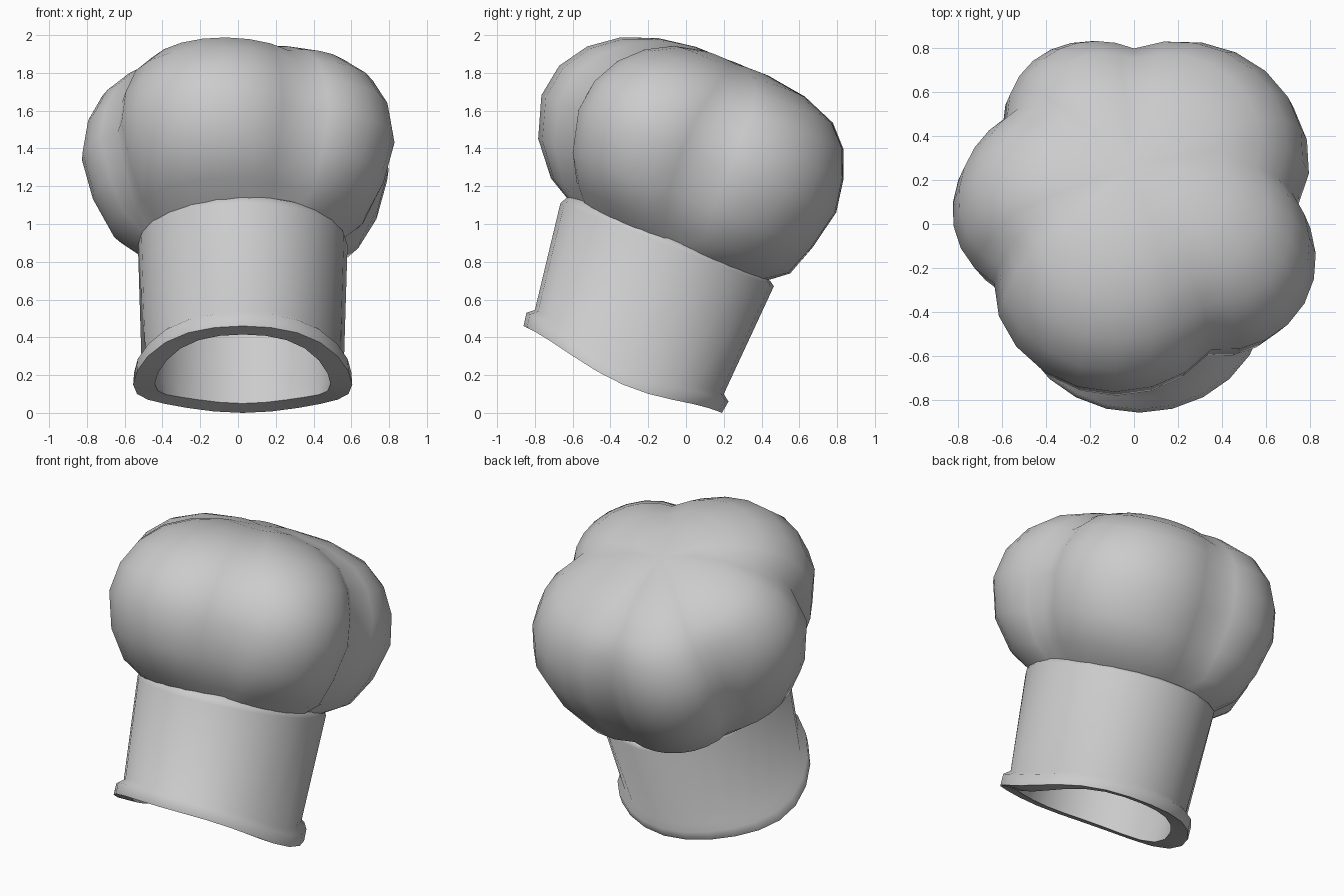
import bpy
import bmesh
from math import sin, cos, pi, radians
from mathutils import Vector

cube = bpy.data.objects.get("Cube")
if cube:
    bpy.data.objects.remove(cube)

cloth = bpy.data.materials.new("light_cloth")
cloth.use_nodes = True
colour = (0.6, 0.6, 0.6, 1)
cloth.diffuse_color = colour
cloth.node_tree.nodes["Principled BSDF"].inputs["Base Color"].default_value = colour


def loft(name, rings, cap_start, cap_end, sharp):
    """Skin closed rings of points, optionally capping both ends."""
    bm = bmesh.new()
    rows = [[bm.verts.new(p) for p in ring] for ring in rings]
    for a, b in zip(rows, rows[1:]):
        n = len(a)
        for i in range(n):
            j = (i + 1) % n
            bm.faces.new((a[i], a[j], b[j], b[i]))
    for row, wanted in ((rows[0], cap_start), (rows[-1], cap_end)):
        if wanted:
            centre = bm.verts.new(sum((v.co for v in row), Vector()) / len(row))
            for i, v in enumerate(row):
                bm.faces.new((v, row[(i + 1) % len(row)], centre))
    bmesh.ops.recalc_face_normals(bm, faces=bm.faces)
    mesh = bpy.data.meshes.new(name)
    bm.to_mesh(mesh)
    bm.free()
    mesh.materials.append(cloth)
    obj = bpy.data.objects.new(name, mesh)
    bpy.context.collection.objects.link(obj)
    bpy.ops.object.select_all(action='DESELECT')
    obj.select_set(True)
    bpy.context.view_layer.objects.active = obj
    bpy.ops.object.shade_smooth_by_angle(angle=radians(sharp))
    return obj


# Head band: tilted oval rings, from the inside, round the lip, up the outside
def band_ring(cy, rx, ry, z_front, z_back, sag, count=24):
    points = []
    for i in range(count):
        a = 2 * pi * i / count
        z = z_front + (z_back - z_front) * (1 + sin(a)) / 2 - sag * cos(a) ** 4
        points.append(Vector((0.025 + rx * cos(a), cy + ry * sin(a), z)))
    return points


band_profile = [
    (-0.12, 0.48, 0.48, 1.03, 0.62, 0.0),     # inner top
    (-0.30, 0.48, 0.44, 0.50, 0.11, 0.08),    # inner hem
    (-0.335, 0.465, 0.435, 0.415, 0.05, 0.08),
    (-0.335, 0.58, 0.525, 0.46, 0.0, 0.08),   # lip
    (-0.31, 0.575, 0.535, 0.53, 0.06, 0.08),
    (-0.30, 0.535, 0.50, 0.545, 0.10, 0.08),
    (-0.10, 0.555, 0.565, 1.11, 0.67, 0.0),   # outer top
    (-0.09, 0.54, 0.535, 1.145, 0.70, 0.0),
    (-0.085, 0.46, 0.46, 1.16, 0.73, 0.0),
]
loft("head_band", [band_ring(*p) for p in band_profile], True, False, 62)

# Puffed crown: five uneven lobes between creases, on a backward-leaning axis
creases = [(-154, 0.71), (-61, 0.73), (5, 0.75), (90, 0.79), (143, 0.75), (206, 0.71)]
lobe_radii = [0.86, 0.88, 0.92, 0.88, 0.83]
UP = Vector((0, 0.37, 0.93))
BACK = Vector((0, 0.93, -0.37))
BASE = Vector((0, -0.1, 0.9))
STEPS = 8


def crown_ring(scale, height, lobing, shift):
    points = []
    for k, full in enumerate(lobe_radii):
        (a0, r0), (a1, r1) = creases[k], creases[k + 1]
        for i in range(STEPS):
            u = i / STEPS
            a = radians(a0 + (a1 - a0) * u)
            valley = r0 + (r1 - r0) * u
            swell = sin(pi * u) ** 0.85
            lobed = valley + (full - valley) * swell
            r = scale * (lobed * lobing + 0.86 * (1 - lobing))
            dip = 0.07 * (1 - swell) * max(0, height - 0.5) * lobing
            points.append(BASE + Vector((r * cos(a), 0, 0))
                          + BACK * (r * sin(a) + shift) + UP * (height - dip))
    return points


crown_profile = [
    (0.54, -0.08, 0.0, 0.01), (0.64, 0.0, 0.3, 0.01), (0.81, 0.09, 0.8, -0.01),
    (0.93, 0.26, 1.0, -0.05), (1.0, 0.48, 1.0, -0.06), (0.965, 0.66, 1.0, -0.06),
    (0.87, 0.81, 0.9, -0.04), (0.72, 0.92, 0.75, -0.02), (0.50, 0.99, 0.45, -0.02),
    (0.25, 1.02, 0.2, -0.03),
]
loft("puffed_crown", [crown_ring(*p) for p in crown_profile], True, True, 80)
